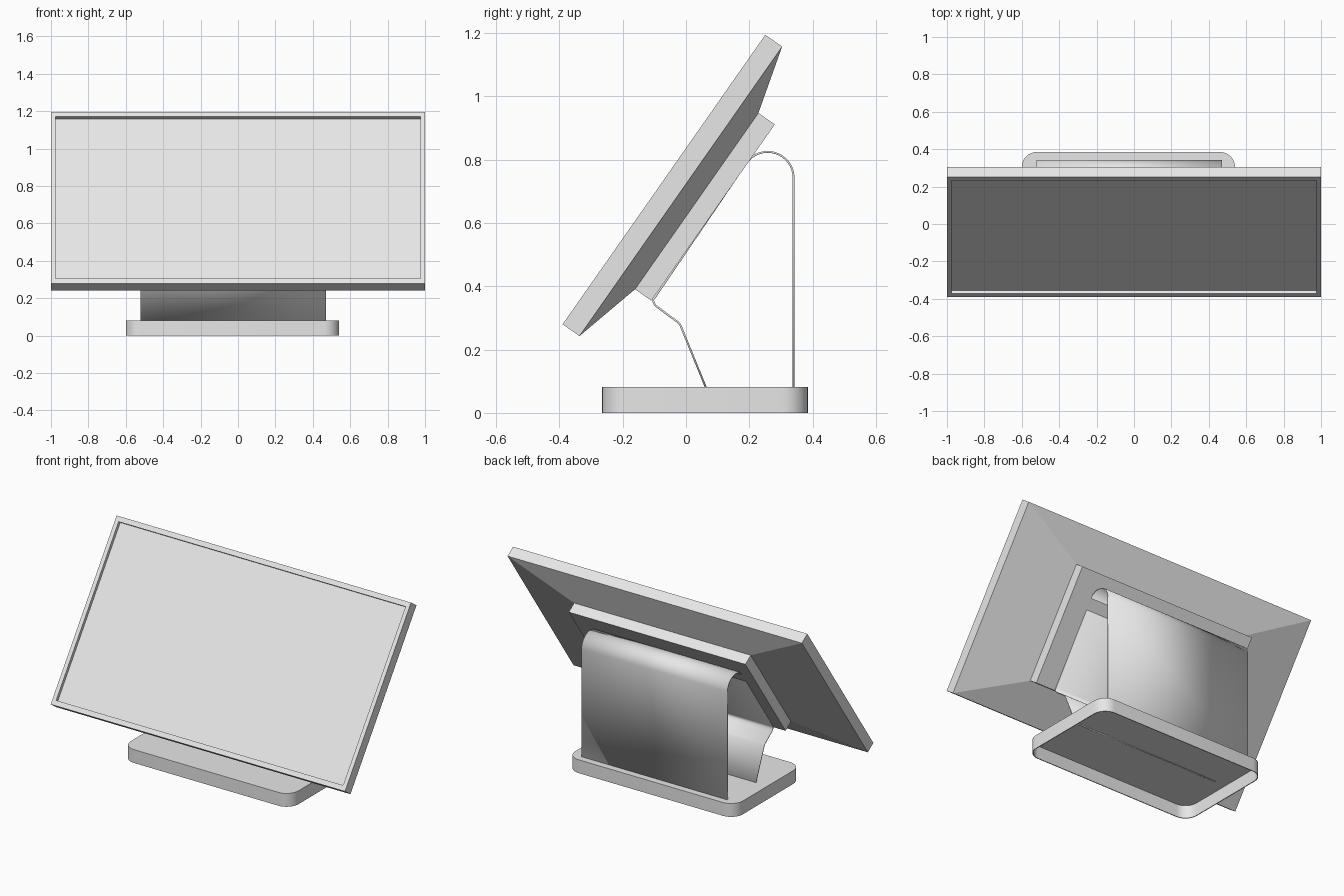
import bpy, bmesh, math
from mathutils import Vector

cube = bpy.data.objects.get("Cube")
if cube:
    bpy.data.objects.remove(cube, do_unlink=True)

grey = bpy.data.materials.new("light grey")
grey.use_nodes = True
COLOUR = (0.8, 0.8, 0.8, 1)
grey.diffuse_color = COLOUR
grey.node_tree.nodes["Principled BSDF"].inputs["Base Color"].default_value = COLOUR

# Tilted frame: s runs up the display, t runs through it to the back
ORIGIN = Vector((0, -0.39, 0.28))
TILT = math.radians(55)
UP = Vector((0, math.cos(TILT), math.sin(TILT)))
BACK = Vector((0, math.sin(TILT), -math.cos(TILT)))


def tilted(x, s, t):
    return ORIGIN + Vector((x, 0, 0)) + UP * s + BACK * t


def finish(name, bm, smooth=False):
    bmesh.ops.recalc_face_normals(bm, faces=bm.faces)
    mesh = bpy.data.meshes.new(name)
    bm.to_mesh(mesh)
    bm.free()
    obj = bpy.data.objects.new(name, mesh)
    bpy.context.collection.objects.link(obj)
    mesh.materials.append(grey)
    if smooth:
        bpy.ops.object.select_all(action="DESELECT")
        obj.select_set(True)
        bpy.context.view_layer.objects.active = obj
        bpy.ops.object.shade_smooth_by_angle(angle=math.radians(35))
    return obj


def loft(name, rings, smooth=False, caps=(True, True)):
    """Skin a list of closed point rings, with optional end caps."""
    bm = bmesh.new()
    loops = [[bm.verts.new(p) for p in ring] for ring in rings]
    for a, b in zip(loops, loops[1:]):
        for i in range(len(a)):
            j = (i + 1) % len(a)
            bm.faces.new((a[i], a[j], b[j], b[i]))
    for loop, cap in zip((loops[0], loops[-1]), caps):
        if cap:
            bm.faces.new(loop)
    return finish(name, bm, smooth)


def rect(half, low, high, t):
    return [tilted(x, s, t) for x, s in
            ((-half, low), (half, low), (half, high), (-half, high))]


# Display: recessed screen, square rim, tapering back
HEIGHT = 1.117
loft("display_housing", [
    rect(0.975, 0.03, HEIGHT - 0.03, 0.02),
    rect(0.975, 0.03, HEIGHT - 0.03, 0),
    rect(1, 0, HEIGHT, 0),
    rect(1, 0, HEIGHT, 0.065),
    rect(0.6, 0.222, 0.902, 0.124),
])

# Mounting plate on the back of the display
loft("mount_plate", [rect(0.6, 0.222, 0.902, t) for t in (0.124, 0.187)])

# Bent sheet stand: rear leg, rolled top, sloped back, front leg
path = [(0.34, 0.075)]
RADIUS = 0.082
for i in range(17):
    a = math.radians(145) * i / 16
    path.append((0.258 + RADIUS * math.cos(a), 0.743 + RADIUS * math.sin(a)))
foot = tilted(0, 0.24, 0.19)
path += [(foot.y, foot.z), (-0.104, 0.358), (-0.102, 0.348), (-0.096, 0.339),
         (-0.087, 0.332), (-0.025, 0.286), (-0.018, 0.278), (0.065, 0.075)]
bm = bmesh.new()
sides = [[bm.verts.new((x, y, z)) for y, z in path] for x in (-0.52, 0.47)]
for i in range(len(path) - 1):
    bm.faces.new((sides[0][i], sides[0][i + 1], sides[1][i + 1], sides[1][i]))
stand = finish("stand_sheet", bm, smooth=True)
sheet = stand.modifiers.new("thickness", "SOLIDIFY")
sheet.thickness = 0.006
sheet.offset = 0

# Hollow base tray with rounded corners, open underneath
X0, X1, Y0, Y1 = -0.6, 0.54, -0.265, 0.385
CORNER = 0.08


def tray_ring(z, inset=0):
    r = CORNER - inset
    centres = ((X1 - CORNER, Y1 - CORNER), (X0 + CORNER, Y1 - CORNER),
               (X0 + CORNER, Y0 + CORNER), (X1 - CORNER, Y0 + CORNER))
    ring = []
    for k, (cx, cy) in enumerate(centres):
        for i in range(9):
            a = math.pi / 2 * (k + i / 8)
            ring.append((cx + r * math.cos(a), cy + r * math.sin(a), z))
    return ring


loft("base_tray", [tray_ring(0.082), tray_ring(0), tray_ring(0, 0.005),
                   tray_ring(0.077, 0.005)], smooth=True)
